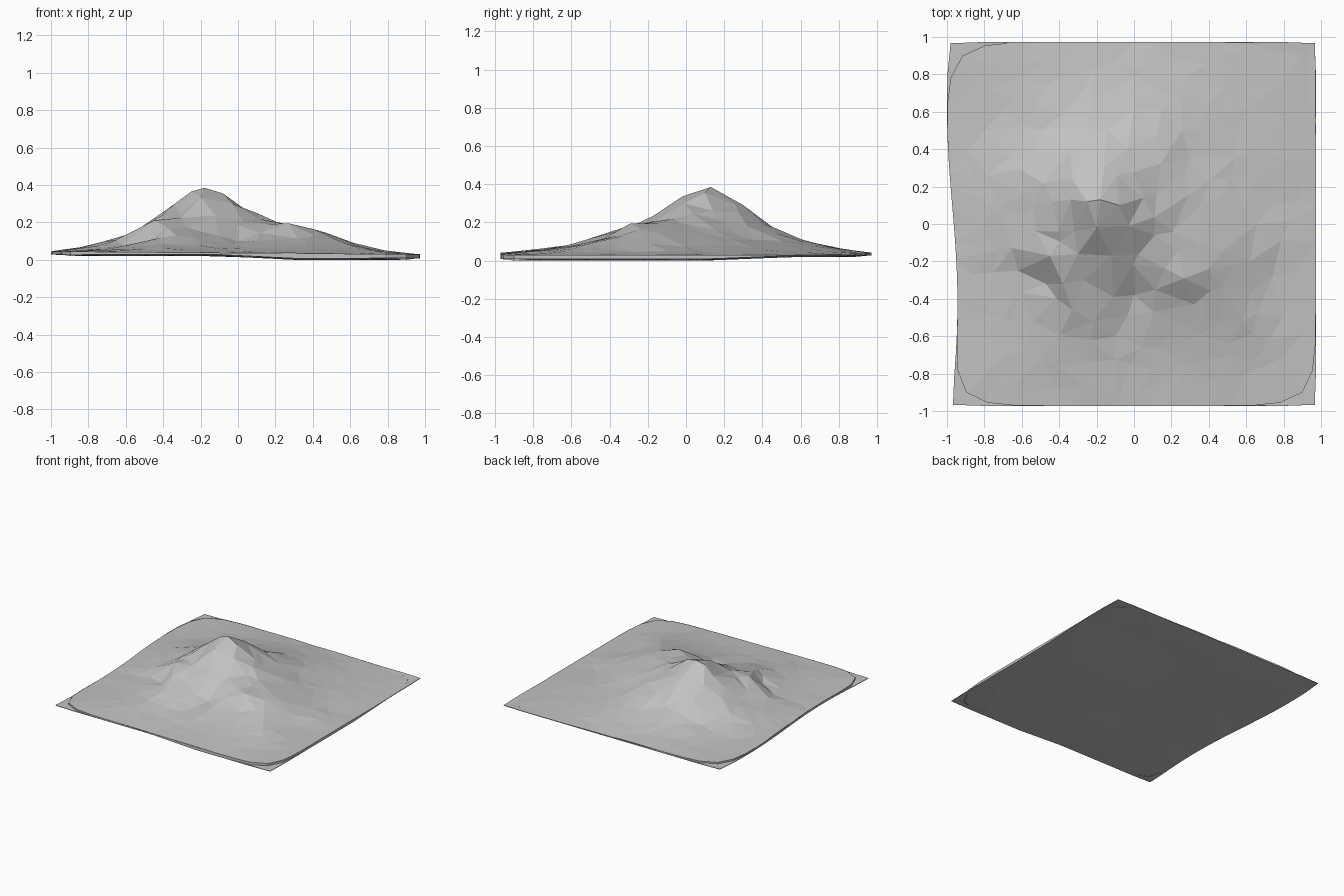
import bpy
import math
import random
from mathutils import Vector
from mathutils.geometry import delaunay_2d_cdt

random.seed(4)
cube = bpy.data.objects.get("Cube")
if cube:
    bpy.data.objects.remove(cube)

stone = bpy.data.materials.new("stone grey")
stone.use_nodes = True
stone.diffuse_color = (0.54, 0.54, 0.54, 1)
stone.node_tree.nodes["Principled BSDF"].inputs["Base Color"].default_value = (0.54, 0.54, 0.54, 1)

# Surveyed spot heights, grouped by landform
summit = [(-.18, .13, .385), (-.08, .1, .355), (-.25, .12, .365), (-.2, -.02, .335), (-.03, -.01, .3)]
north_flank = [(-.16, .3, .29), (-.15, .5, .14), (-.1, .72, .08), (.05, .14, .26), (.14, .32, .18),
               (.3, .35, .11), (.55, .5, .055)]
west_flank = [(-.43, .12, .235), (-.6, .05, .125), (-.82, 0, .07), (-.5, .5, .085), (-.8, .5, .055)]
west_spur = [(-.32, -.04, .25), (-.45, -.17, .21), (-.38, -.32, .175), (-.33, -.46, .13),
             (-.47, -.32, .1), (-.62, -.25, .08)]
south_flank = [(-.3, -.16, .225), (-.12, -.17, .235), (-.27, -.3, .17), (-.22, -.52, .11),
               (0, -.38, .1), (-.1, -.6, .07)]
east_shoulder = [(.11, -.06, .22), (.27, -.29, .195), (.4, -.24, .165), (.32, -.43, .115),
                 (.45, .05, .125), (.62, -.2, .09), (.74, -.28, .045), (.58, -.52, .085),
                 (.8, -.5, .04), (.74, .1, .045)]
south_plain = [(-.5, -.72, .06), (.1, -.78, .05), (.6, -.8, .04)]
spots = summit + north_flank + west_flank + west_spur + south_flank + east_shoulder + south_plain


def border(power, count):
    """Rounded square outline with a wavy west side."""
    points = []
    for i in range(count):
        a = math.tau * i / count
        c, s = math.cos(a), math.sin(a)
        r = .972 / (abs(c) ** power + abs(s) ** power) ** (1 / power)
        x, y = r * c, r * s
        if x < 0:
            x -= x * x * .03 * math.sin(3 * (y - .1))
        points.append(Vector((x, y)))
    return points


def rim_height(x, y):
    return .037 - .008 * x


def solve(rows):
    """Gaussian elimination on an augmented matrix."""
    n = len(rows)
    for i in range(n):
        best = max(range(i, n), key=lambda k: abs(rows[k][i]))
        rows[i], rows[best] = rows[best], rows[i]
        for k in range(n):
            if k != i:
                f = rows[k][i] / rows[i][i]
                rows[k] = [p - f * q for p, q in zip(rows[k], rows[i])]
    return [rows[i][n] / rows[i][i] for i in range(n)]


# Smooth interpolation through the spots and the rim
rim = border(9, 64)
known = spots + [(p.x, p.y, rim_height(p.x, p.y)) for p in rim[::4]]
weights = solve([[math.dist(a[:2], b[:2]) for b in known] + [a[2]] for a in known])


def ground_height(x, y):
    return sum(w * math.dist((x, y), k[:2]) for w, k in zip(weights, known))


def base_height(x, y):
    """Shallow underside, lowest at the front left, lifted at its edge."""
    east = min(1, max(0, (x + .1) / .4))
    south = min(1, max(0, (.6 - y) / .5))
    lift = .008 if max(abs(x), abs(y)) > .9 else 0
    return .02 - .02 * east * south + lift


def scatter(outline_points, fixed, step):
    """Jittered inner points that keep clear of the fixed ones."""
    points = list(fixed)
    blocked = list(fixed) + outline_points
    n = int(.95 / step)
    for i in range(-n, n + 1):
        for j in range(-n, n + 1):
            p = Vector((i + random.uniform(-.35, .35), j + random.uniform(-.35, .35))) * step
            inside = abs(p.x / .92) ** 8 + abs(p.y / .92) ** 8 < 1
            if inside and all((p - q).length > step * .6 for q in blocked):
                points.append(p)
    return points


def add_part(name, verts, faces):
    mesh = bpy.data.meshes.new(name)
    mesh.from_pydata(verts, [], faces)
    mesh.materials.append(stone)
    obj = bpy.data.objects.new(name, mesh)
    bpy.context.collection.objects.link(obj)
    return obj


def sheet(name, outline_points, inner, height):
    """Triangulated surface inside an outline."""
    n = len(outline_points)
    edges = [(i, (i + 1) % n) for i in range(n)]
    flat, _, faces, *_ = delaunay_2d_cdt(outline_points + inner, edges, [], 1, 1e-5)
    return add_part(name, [(p.x, p.y, height(p.x, p.y)) for p in flat], faces)


def rough_height(x, y):
    """Ground height with facets roughened away from the spots."""
    z = ground_height(x, y)
    if any(math.dist((x, y), s[:2]) < .01 for s in spots) or max(abs(x), abs(y)) > .9:
        return z
    return z + random.uniform(-.025, .025) * min(.4, z * 2)


# Mountain surface
fixed = [Vector(s[:2]) for s in spots]
sheet("mountain", rim, scatter(rim, fixed, .125), rough_height)

# Skirt from the rim down into the base
n = len(rim)
skirt = [(p.x, p.y, rim_height(p.x, p.y) if top else base_height(p.x, p.y))
         for top in (0, 1) for p in rim]
add_part("mountain_skirt", skirt, [(i, (i + 1) % n, n + (i + 1) % n, n + i) for i in range(n)])

# Thin base plate with nearly square corners
edge = border(120, 72)
plate = sheet("base_plate", edge, scatter(edge, [], .15), base_height)
thickness = plate.modifiers.new("thickness", 'SOLIDIFY')
thickness.thickness = .004
thickness.offset = 1
